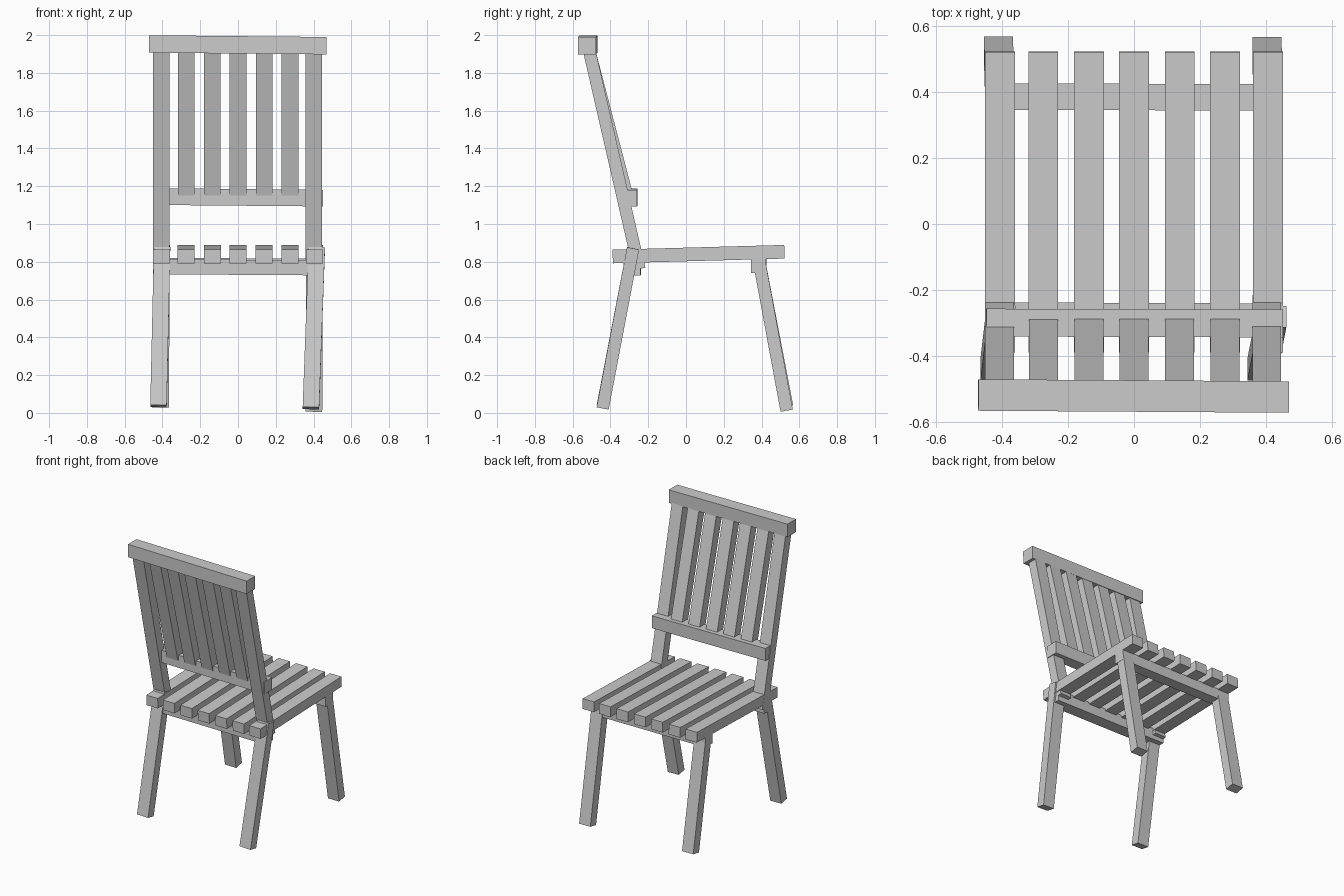
import bpy
import bmesh
from mathutils import Matrix, Vector

if "Cube" in bpy.data.objects:
    bpy.data.objects.remove(bpy.data.objects["Cube"])


def beam(name, p, q, width, thick):
    """Square-cut timber from p to q; width lies along x (or y for rails along x)."""
    p, q = Vector(p), Vector(q)
    d = (q - p).normalized()
    ref = Vector((0, 1, 0)) if abs(d.x) > 0.9 else Vector((1, 0, 0))
    side = (ref - d * ref.dot(d)).normalized()
    up = d.cross(side)
    rot = Matrix((side, up, d)).transposed().to_4x4()
    size = Matrix.Diagonal((width, thick, (q - p).length, 1))
    bm = bmesh.new()
    bmesh.ops.create_cube(bm, size=1, matrix=Matrix.Translation((p + q) / 2) @ rot @ size)
    mesh = bpy.data.meshes.new(name)
    bm.to_mesh(mesh)
    bm.free()
    obj = bpy.data.objects.new(name, mesh)
    bpy.context.collection.objects.link(obj)
    return obj


# Seat slats, rising slightly away from the backrest
slat_x = [-0.405, -0.274, -0.136, 0.0, 0.138, 0.275, 0.405]
for i, x in enumerate(slat_x):
    beam(f"seat_slat_{i + 1}", (x, -0.388, 0.828), (x, 0.521, 0.853), 0.09, 0.072)

# Rails under the seat
beam("seat_rail_backrest_side", (-0.45, -0.282, 0.774), (0.445, -0.285, 0.768), 0.09, 0.08)
beam("seat_rail_open_side", (-0.45, 0.385, 0.783), (0.45, 0.383, 0.779), 0.08, 0.075)

# Splayed legs
beam("backrest_leg_left", (-0.421, -0.441, 0.036), (-0.402, -0.28, 0.872), 0.087, 0.065)
beam("backrest_leg_right", (0.386, -0.441, 0.025), (0.417, -0.28, 0.872), 0.087, 0.065)
beam("open_leg_left", (-0.41, 0.535, 0.034), (-0.405, 0.381, 0.835), 0.088, 0.066)
beam("open_leg_right", (0.402, 0.533, 0.012), (0.405, 0.381, 0.835), 0.088, 0.066)

# Leaning backrest posts
for side, x in (("left", -0.407), ("right", 0.401)):
    beam(f"back_post_{side}", (x, -0.247, 0.762), (x, -0.515, 1.93), 0.087, 0.066)

# Backrest rails
beam("back_top_rail", (-0.471, -0.517, 1.953), (0.468, -0.523, 1.944), 0.095, 0.092)
beam("back_lower_rail", (-0.447, -0.298, 1.145), (0.45, -0.301, 1.137), 0.084, 0.088)

# Backrest slats between the rails
for i, x in enumerate(slat_x[1:-1]):
    beam(f"back_slat_{i + 1}", (x, -0.315, 1.16), (x, -0.516, 1.93), 0.088, 0.066)
